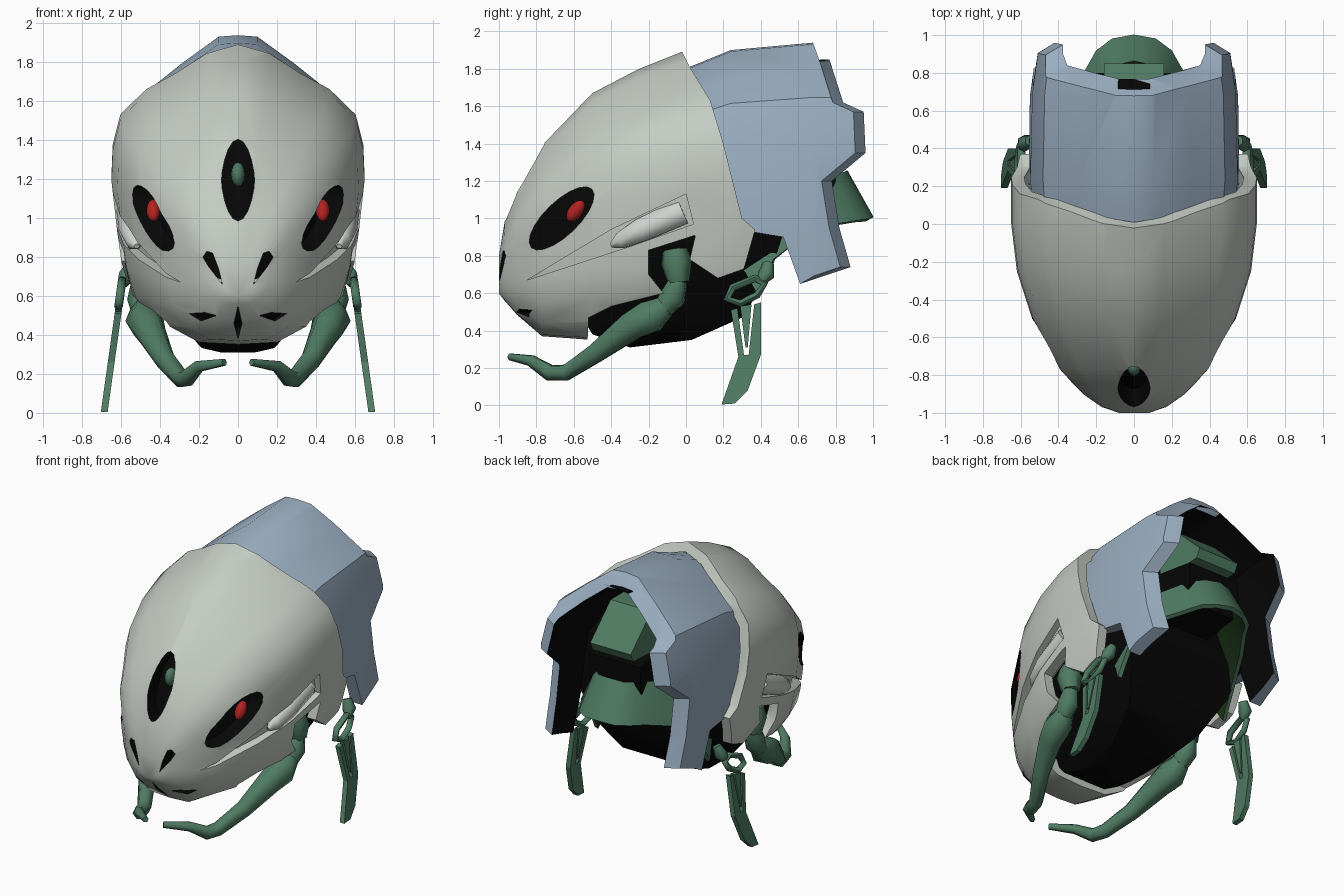
import bpy, bmesh, math

cube = bpy.data.objects.get("Cube")
if cube:
    bpy.data.objects.remove(cube, do_unlink=True)


def material(name, rgb):
    m = bpy.data.materials.new(name)
    m.use_nodes = True
    m.diffuse_color = (*rgb, 1)
    m.node_tree.nodes["Principled BSDF"].inputs["Base Color"].default_value = (*rgb, 1)
    return m


PALE = material("pale grey", (0.56, 0.61, 0.55))
LIGHT = material("light grey", (0.62, 0.65, 0.62))
BLUE = material("slate blue", (0.32, 0.42, 0.53))
GREEN = material("dull green", (0.08, 0.2, 0.125))
DARK = material("dark green", (0.01, 0.03, 0.008))
BLACK = material("black", (0.002, 0.002, 0.002))
RED = material("red", (0.45, 0.016, 0.016))


def activate(ob):
    bpy.ops.object.select_all(action="DESELECT")
    ob.select_set(True)
    bpy.context.view_layer.objects.active = ob


def finish(name, bm, mat):
    bmesh.ops.recalc_face_normals(bm, faces=bm.faces)
    me = bpy.data.meshes.new(name)
    bm.to_mesh(me)
    bm.free()
    me.materials.append(mat)
    ob = bpy.data.objects.new(name, me)
    bpy.context.collection.objects.link(ob)
    return ob


def smooth(ob, angle=42):
    activate(ob)
    bpy.ops.object.shade_smooth_by_angle(angle=math.radians(angle))
    return ob


def boolean(ob, cutter, operation):
    mod = ob.modifiers.new("cut", "BOOLEAN")
    mod.operation, mod.object, mod.solver = operation, cutter, "EXACT"
    mod.material_mode = "TRANSFER"
    activate(ob)
    bpy.ops.object.modifier_apply(modifier=mod.name)
    bpy.data.objects.remove(cutter, do_unlink=True)
    return ob


def prism(name, outlines, axis, lo, hi, mat, lean=0.0):
    """Extrude outlines along x (points are y,z) or along y (points are x,z)."""
    bm = bmesh.new()
    for outline in outlines:
        ends = []
        for d in (lo, hi):
            ends.append([bm.verts.new((d + lean * b, a, b) if axis == "x" else (a, d, b))
                         for a, b in outline])
        bm.faces.new(ends[0])
        bm.faces.new(ends[1])
        n = len(outline)
        for i in range(n):
            j = (i + 1) % n
            bm.faces.new((ends[0][i], ends[0][j], ends[1][j], ends[1][i]))
    return finish(name, bm, mat)


def hull(name, stations, section, mat, grow=0.0, low=None):
    """Loft a mirrored section through stations of (y, half width, top, bottom)."""
    bm = bmesh.new()
    ring_pts = section + [(-x, z) for x, z in reversed(section) if x > 0]
    rings = []
    for y, w, top, bot in stations:
        y -= grow if y < -0.4 else 0
        w, top = max(w + grow, 0.01), top + grow
        bot = bot - grow if low is None else low
        rings.append([bm.verts.new((x * w, y, bot + z * (top - bot))) for x, z in ring_pts])
    n = len(ring_pts)
    for a, b in zip(rings, rings[1:]):
        for i in range(n):
            j = (i + 1) % n
            bm.faces.new((a[i], a[j], b[j], b[i]))
    bm.faces.new(rings[0])
    bm.faces.new(rings[-1])
    return finish(name, bm, mat)


def oval(cu, cv, ru, rv, turn=0.0, n=20, point=1.0):
    c, s = math.cos(turn), math.sin(turn)
    pts = []
    for i in range(n):
        t = 2 * math.pi * i / n
        u, v = ru * math.cos(t), rv * math.sin(t) * abs(math.sin(t)) ** (point - 1)
        pts.append((cu + u * c - v * s, cv + u * s + v * c))
    return pts


def both(outline):
    return [outline, [(-x, z) for x, z in outline]]


def tube(name, pts, radii, mat, cyclic=False):
    cu = bpy.data.curves.new(name, "CURVE")
    cu.dimensions, cu.bevel_depth, cu.bevel_resolution = "3D", 1.0, 1
    cu.use_fill_caps = True
    sp = cu.splines.new("POLY")
    sp.points.add(len(pts) - 1)
    sp.use_cyclic_u = cyclic
    for p, co, r in zip(sp.points, pts, radii):
        p.co, p.radius = (*co, 1), r
    cu.materials.append(mat)
    ob = bpy.data.objects.new(name, cu)
    bpy.context.collection.objects.link(ob)
    activate(ob)
    bpy.ops.object.convert(target="MESH")
    return smooth(bpy.context.object, 62)


def gem(name, loc, scale, mat, tilt=0):
    bpy.ops.mesh.primitive_uv_sphere_add(segments=12, ring_count=8, location=loc)
    ob = bpy.context.object
    ob.name, ob.scale = name, scale
    ob.rotation_euler.x = math.radians(tilt)
    ob.data.materials.append(mat)
    smooth(ob, 60)


# Head shape: stations from nose to back, and the half sections
FRONT = [(-1.0, .08, .8, .6), (-.97, .17, .98, .56), (-.9, .27, 1.18, .48),
         (-.77, .395, 1.39, .37), (-.5, .54, 1.67, .35), (-.25, .62, 1.8, .33),
         (0, .65, 1.9, .33), (.25, .65, 1.95, .33), (.6, .6, 1.95, .33)]
UPPER = [(0, 1), (.25, .965), (.5, .892), (.72, .838), (.93, .75), (.99, .65), (1, .55)]
FRONT_SEC = UPPER + [(.96, .4), (.92, .28), (.85, .18), (.66, .07), (.38, .008), (0, 0)]
BODY_SEC = UPPER + [(.93, .4), (.8, .27), (.56, .12), (.36, .03), (0, 0)]
REAR = [(-.1, .54, 1.78, .4), (.02, .545, 1.81, .4), (.24, .56, 1.9, .4),
        (.74, .55, 1.94, .4), (1.1, .5, 1.94, .4)]
REAR_SEC = [(0, 1), (.18, .995), (.52, .907), (.86, .81), (.98, .64), (1, .3), (1, 0)]

# Front shell, trimmed to its side outline and hollowed, with a cheek slot
shell_outline = [(-.05, 1.95), (.02, 1.81), (.13, 1.63), (.2, 1.4), (.3, 1.0), (.37, .94),
                 (.31, .73), (.17, .68), (.02, .78), (.05, .91), (-.2, .83), (-.2, .7),
                 (-.12, .6), (-.4, .53), (-.52, .47), (-.53, .28), (-1.1, .28), (-1.1, 1.95)]
slot = [(-.85, .67), (-.4, .94), (0, 1.13), (.04, .97), (-.3, .85)]
shell = hull("front_shell", FRONT, FRONT_SEC, PALE)
boolean(shell, prism("cutter", [shell_outline], "x", -1, 1, PALE), "INTERSECT")
boolean(shell, hull("cutter", FRONT, FRONT_SEC, PALE, -.07), "DIFFERENCE")
boolean(shell, prism("cutter", [slot], "x", -1, 1, PALE), "DIFFERENCE")

# Openings for eyes, brow, nostrils and mouth, with black walls
eyes = [oval(-.665, 1.0, .225, .09, math.radians(44))]
brow = [oval(0, 1.195, .085, .21, point=1.3)]
nostrils = both([(.08, .66), (.1, .74), (.13, .82), (.16, .83), (.18, .8), (.15, .75)])
mouth = both([(.11, .5), (.17, .515), (.25, .51), (.19, .472)])
mouth.append([(0, .38), (.02, .46), (0, .55), (-.02, .46)])
for outlines, axis, lo, hi in ((eyes, "x", -1, 1), (brow, "y", -1.2, -.6),
                               (nostrils + mouth, "y", -1.2, -.7)):
    boolean(shell, prism("cutter", outlines, axis, lo, hi, BLACK), "DIFFERENCE")
smooth(shell)
channel = hull("cheek_channels", FRONT, FRONT_SEC, PALE, -.045)
smooth(boolean(channel, prism("cutter", [slot], "x", -1, 1, PALE), "INTERSECT"))

# Rear shell with a stepped, bevelled back rim and a black lining
rear_outline = [(-.05, 2.1), (.73, 2.1), (.73, 1.95), (.77, 1.84), (.84, 1.62), (.95, 1.57),
                (.96, 1.35), (.78, 1.2), (.82, .95), (.88, .74), (.61, .65), (.52, .9),
                (.22, .95), (.15, 1.2), (-.05, 1.7)]
rear = hull("rear_shell", REAR, REAR_SEC, BLUE)
boolean(rear, prism("cutter", [rear_outline], "x", -1, 1, BLUE), "INTERSECT")
boolean(rear, hull("cutter", REAR, REAR_SEC, BLACK, -.09), "DIFFERENCE")
lining = [m.name if m else "" for m in rear.data.materials].index(BLACK.name)
bm = bmesh.new()
bm.from_mesh(rear.data)
for v in bm.verts:
    if v.co.y > .65 and all(f.material_index != lining for f in v.link_faces):
        v.co.y -= .055
bm.to_mesh(rear.data)
bm.free()
smooth(rear, 35)

# Black inner body, reaching forward behind the openings
body_outline = [(-.5, .38), (-.3, .31), (.03, .35), (.3, .47), (.45, .7), (.52, .92),
                (.45, 1.3), (.1, 1.45), (-.3, 1.6), (-.7, 1.5), (-1, 1.1), (-1, .7),
                (-.9, .6), (-.77, .47), (-.53, .43)]
body = hull("inner_body", FRONT, BODY_SEC, BLACK, -.12, .29)
smooth(boolean(body, prism("cutter", [body_outline], "x", -1, 1, BLACK), "INTERSECT"))
gem("brow_gem", (0, -.755, 1.225), (.036, .05, .062), GREEN)

# Green neck collar: a flared band that sweeps down along the body's back edge
half = [(.44, .38, .6), (.43, .47, .78), (.35, .66, .93), (.24, .82, .97), (.19, .91, .985),
        (.11, .97, .99), (0, .99, 1.0)]
rim = half + [(-x, y, z) for x, y, z in reversed(half[:-1])]
bm = bmesh.new()
rows = [[bm.verts.new((x * (1 - .15 * k), y - .14 * k, z + .25 * k)) for x, y, z in rim]
        for k in (0, 1)]
for i in range(len(rim) - 1):
    bm.faces.new((rows[0][i], rows[0][i + 1], rows[1][i + 1], rows[1][i]))
collar = finish("neck_collar", bm, GREEN)
collar.data.materials.append(DARK)
solid = collar.modifiers.new("thickness", "SOLIDIFY")
solid.thickness, solid.offset = .03, 0
activate(collar)
bpy.ops.object.modifier_apply(modifier=solid.name)
for f in collar.data.polygons:
    inward = f.normal.x * f.center.x + f.normal.y * (f.center.y - .3)
    f.material_index = 1 if inward < -.1 else 0
smooth(collar)
prism("neck_core", [[(.4, 1.05), (.76, 1.1), (.8, 1.2), (.8, 1.36), (.4, 1.42)]],
      "x", -.2, .2, BLACK)
prism("neck_block", [[(.45, 1.38), (.82, 1.4), (.85, 1.46), (.62, 1.68), (.45, 1.68)]],
      "x", -.16, .16, GREEN)

# Eyes, limbs and cheek pods, one set on each side
for side, s in (("left", 1), ("right", -1)):
    gem(side + "_pupil", (s * .435, -.59, 1.04), (.036, .038, .066), RED, -38)

    def flip(pts):
        return [(s * x, y, z) for x, y, z in pts]

    tube(side + "_cheek_pod", flip([(.52, -.4, .855), (.53, -.35, .88), (.54, -.24, .935),
                                    (.545, -.015, 1.035)]), [.015, .05, .072, .08], LIGHT)
    tube(side + "_shoulder", flip([(.49, -.06, .83), (.5, -.05, .76), (.5, -.04, .66)]),
         [.07, .085, .06], GREEN)
    tube(side + "_elbow", flip([(.5, -.04, .67), (.495, -.07, .58), (.49, -.12, .52)]),
         [.05, .075, .06], GREEN)
    tube(side + "_front_arm",
         flip([(.49, -.11, .53), (.48, -.19, .475), (.455, -.29, .425), (.38, -.48, .28),
               (.29, -.64, .175), (.265, -.73, .175), (.2, -.83, .24), (.07, -.94, .26)]),
         [.065, .1, .085, .058, .048, .045, .032, .02], GREEN)
    # Hanging blade leaning outward, with its tongue and link loop
    lean = -.14 * s
    blade = [(.24, .51), (.28, .26), (.19, .005), (.26, .01), (.33, .08), (.4, .27),
             (.4, .55), (.365, .54), (.335, .27), (.31, .27), (.275, .52)]
    tongue = [(.29, .53), (.35, .54), (.33, .31), (.318, .31)]
    prism(side + "_blade", [blade, tongue], "x", s * .67, s * .705, GREEN, lean)
    loop = [(.22, .57), (.25, .63), (.37, .68), (.42, .65), (.38, .59), (.29, .545)]
    tube(side + "_link_loop", [(s * .69 + lean * z, y, z) for y, z in loop],
         [.022] * len(loop), GREEN, True)
    tube(side + "_link_pin", flip([(.59, .4, .66), (.575, .43, .7), (.55, .44, .76)]),
         [.025, .045, .03], GREEN)
